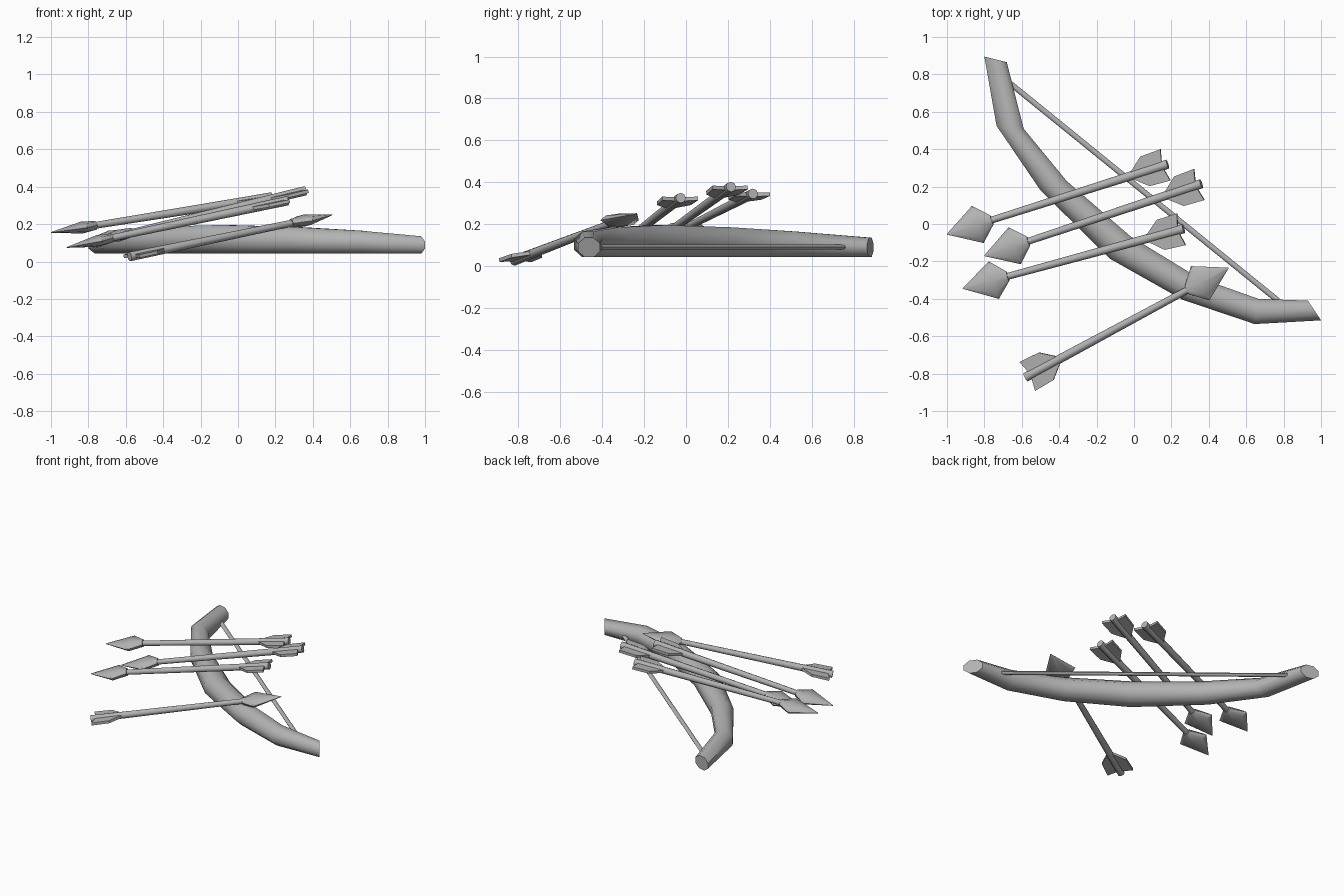
import bpy, bmesh, math
from mathutils import Vector, Matrix

if "Cube" in bpy.data.objects:
    bpy.data.objects.remove(bpy.data.objects["Cube"], do_unlink=True)

grey = bpy.data.materials.new("plain_grey")
grey.use_nodes = True
colour = (0.45, 0.45, 0.45, 1)
grey.diffuse_color = colour
grey.node_tree.nodes["Principled BSDF"].inputs["Base Color"].default_value = colour


def make_object(name, bm, matrix=None, smooth=True):
    bmesh.ops.recalc_face_normals(bm, faces=bm.faces)
    mesh = bpy.data.meshes.new(name)
    bm.to_mesh(mesh)
    bm.free()
    mesh.materials.append(grey)
    obj = bpy.data.objects.new(name, mesh)
    bpy.context.collection.objects.link(obj)
    if matrix:
        obj.matrix_world = matrix
    if smooth:
        bpy.ops.object.select_all(action="DESELECT")
        obj.select_set(True)
        bpy.context.view_layer.objects.active = obj
        bpy.ops.object.shade_smooth_by_angle(angle=math.radians(50))
    return obj


def loft(name, rings, matrix=None):
    """Skin a closed body over rings with equal point counts."""
    bm = bmesh.new()
    loops = [[bm.verts.new(p) for p in ring] for ring in rings]
    n = len(loops[0])
    for a, b in zip(loops, loops[1:]):
        for i in range(n):
            j = (i + 1) % n
            bm.faces.new((a[i], a[j], b[j], b[i]))
    bm.faces.new(loops[0])
    bm.faces.new(loops[-1])
    return make_object(name, bm, matrix)


def ring(centre, u, v, sides=8, turn=0.0):
    """Elliptical ring spanned by the half axes u and v."""
    return [centre + u * math.cos(math.tau * (i + turn) / sides)
            + v * math.sin(math.tau * (i + turn) / sides) for i in range(sides)]


def axis_frame(start, end):
    """Local x runs from start to end, local y stays horizontal."""
    x = (end - start).normalized()
    y = Vector((0, 0, 1)).cross(x).normalized()
    z = x.cross(y)
    m = Matrix((x, y, z)).transposed().to_4x4()
    m.translation = start
    return m


X, Y, Z = Vector((1, 0, 0)), Vector((0, 1, 0)), Vector((0, 0, 1))

# Bow limb: outer edge, inner edge, top height at each station
stations = [
    ((-0.80, 0.895), (-0.68, 0.865), 0.135),
    ((-0.735, 0.525), (-0.59, 0.51), 0.165),
    ((-0.50, 0.18), (-0.36, 0.23), 0.185),
    ((-0.13, -0.185), (-0.02, -0.065), 0.195),
    ((0.26, -0.405), (0.34, -0.285), 0.185),
    ((0.645, -0.535), (0.665, -0.40), 0.165),
    ((1.0, -0.515), (0.93, -0.41), 0.135),
]
bottom = 0.042
fit = 1 / math.cos(math.pi / 8)
bow_rings = []
for outer, inner, top in stations:
    o, i = Vector((*outer, 0)), Vector((*inner, 0))
    centre = (o + i) / 2 + Z * (top + bottom) / 2
    bow_rings.append(ring(centre, (o - i) / 2 * fit, Z * (top - bottom) / 2 * fit, 8, 0.5))
loft("bow_limb", bow_rings)

# Bow string
s0, s1 = Vector((-0.66, 0.75, 0.09)), Vector((0.77, -0.41, 0.09))
length = (s1 - s0).length
loft("bow_string", [ring(X * t, Y * 0.015, Z * 0.012) for t in (0, length)],
     axis_frame(s0, s1))


def arrow(label, tip, nock):
    tip, nock = Vector(tip), Vector(nock)
    size = (tip - nock).length
    frame = axis_frame(nock, tip)
    # Shaft, slightly thicker at the tail
    loft(label + "_shaft", [ring(X * t, Y * r, Z * r)
                            for t, r in ((0, 0.025), (size - 0.22, 0.018))], frame)
    # Flattened kite head
    loft(label + "_head", [ring(X * (size - d), Y * w, Z * h) for d, w, h in
                           ((0.255, 0.026, 0.024), (0.175, 0.104, 0.032),
                            (0.0, 0.002, 0.002))], frame)
    # Pair of side vanes
    outline = ((0.03, 0.01), (0.012, 0.088), (0.128, 0.083), (0.215, 0.01))
    bm = bmesh.new()
    for side in (1, -1):
        low, high = ([bm.verts.new((x, side * y, h)) for x, y in outline]
                     for h in (-0.009, 0.009))
        bm.faces.new(low)
        bm.faces.new(high)
        for i in range(4):
            j = (i + 1) % 4
            bm.faces.new((low[i], low[j], high[j], high[i]))
    make_object(label + "_vanes", bm, frame, smooth=False)


arrows = {
    "back_arrow": ((-1.0, -0.055, 0.155), (0.18, 0.32, 0.345)),
    "middle_arrow": ((-0.80, -0.17, 0.10), (0.36, 0.215, 0.378)),
    "front_arrow": ((-0.915, -0.345, 0.075), (0.265, -0.025, 0.325)),
    "lone_arrow": ((0.505, -0.235, 0.25), (-0.58, -0.82, 0.026)),
}
for label, (tip, nock) in arrows.items():
    arrow(label, tip, nock)
